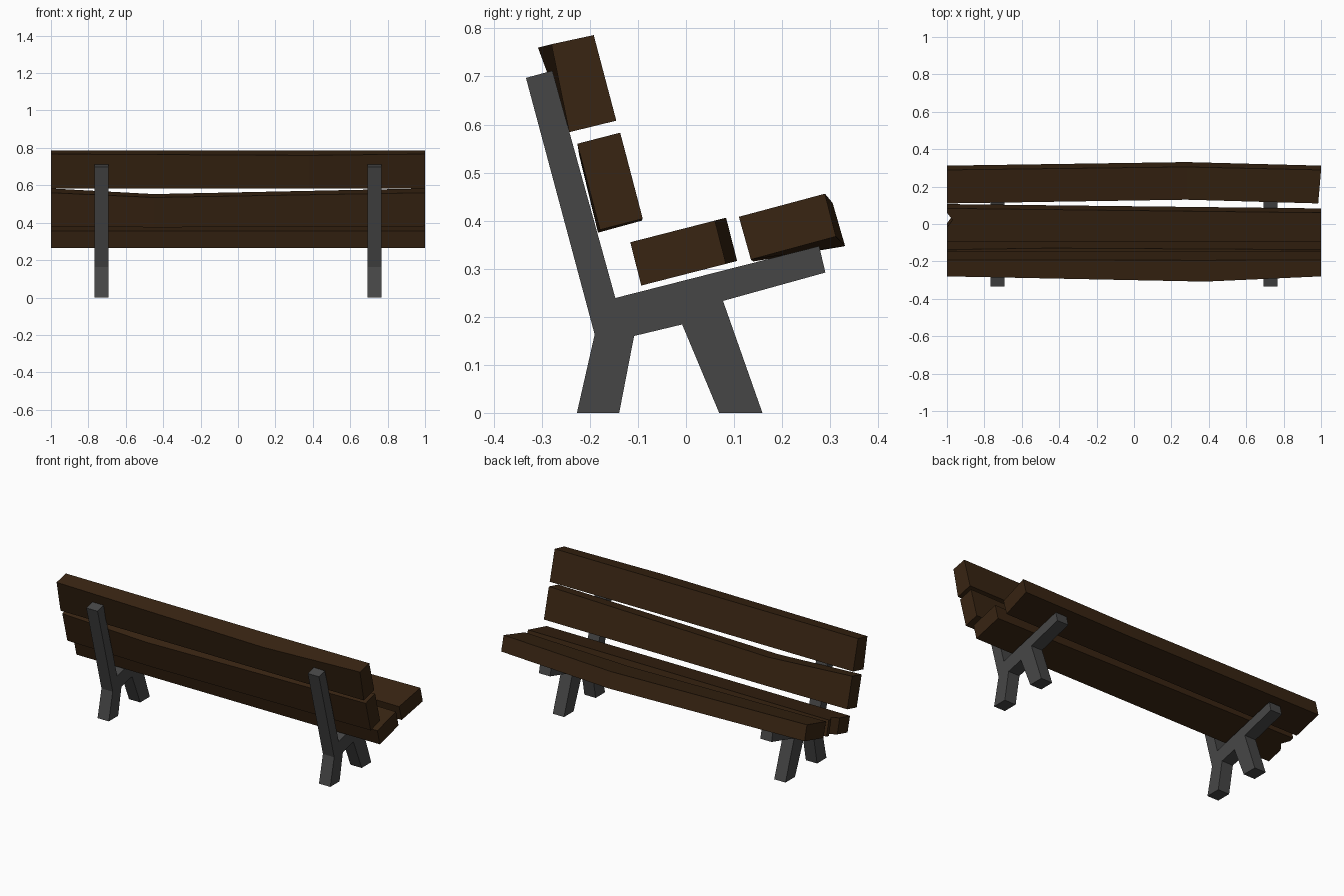
import bpy, bmesh
from mathutils import Vector

if "Cube" in bpy.data.objects:
    bpy.data.objects.remove(bpy.data.objects["Cube"])


def material(name, rgb):
    m = bpy.data.materials.new(name)
    m.diffuse_color = (*rgb, 1)
    m.use_nodes = True
    m.node_tree.nodes["Principled BSDF"].inputs["Base Color"].default_value = m.diffuse_color
    return m


WOOD = material("dark wood", (0.040, 0.018, 0.006))
IRON = material("dark grey iron", (0.062, 0.062, 0.062))


def loft(name, rings, mat):
    """Join matching rings of points into a closed solid."""
    bm = bmesh.new()
    vs = [[bm.verts.new(p) for p in r] for r in rings]
    n = len(rings[0])
    for a, b in zip(vs, vs[1:]):
        for i in range(n):
            j = (i + 1) % n
            bm.faces.new((a[i], a[j], b[j], b[i]))
    bm.faces.new(vs[0][::-1])
    bm.faces.new(vs[-1])
    bmesh.ops.recalc_face_normals(bm, faces=bm.faces)
    me = bpy.data.meshes.new(name)
    bm.to_mesh(me)
    bm.free()
    me.materials.append(mat)
    ob = bpy.data.objects.new(name, me)
    bpy.context.collection.objects.link(ob)
    return ob


def plank(name, end, mid_x, mid, skew=0):
    """Plank with a warped middle section; sections are (y, z) corners."""
    last = [(1 - (skew if i in (0, 3) else 0), y, z) for i, (y, z) in enumerate(end)]
    return loft(name, [[(-1, y, z) for y, z in end],
                       [(mid_x, y, z) for y, z in mid], last], WOOD)


# Iron side frames: back post, seat rail and two legs in one profile
frame = [(-0.333, 0.697), (-0.278, 0.712), (-0.147, 0.239), (0.277, 0.347),
         (0.290, 0.292), (0.077, 0.233), (0.159, 0), (0.069, 0),
         (-0.008, 0.184), (-0.108, 0.160), (-0.139, 0), (-0.227, 0), (-0.190, 0.163)]
for side, x in (("left", -0.73), ("right", 0.73)):
    loft(side + "_frame", [[(x + d, y, z) for y, z in frame] for d in (-0.037, 0.037)], IRON)

# Backrest planks
plank("upper_back_plank",
      [(-0.280, 0.767), (-0.192, 0.786), (-0.145, 0.608), (-0.243, 0.584)], 0.38,
      [(-0.308, 0.760), (-0.194, 0.785), (-0.147, 0.608), (-0.243, 0.584)])
plank("lower_back_plank",
      [(-0.226, 0.560), (-0.137, 0.583), (-0.090, 0.404), (-0.179, 0.381)], -0.45,
      [(-0.222, 0.535), (-0.129, 0.553), (-0.092, 0.400), (-0.183, 0.375)])

# Front seat plank
plank("front_seat_plank",
      [(0.110, 0.408), (0.289, 0.456), (0.312, 0.367), (0.135, 0.319)], 0.28,
      [(0.130, 0.400), (0.305, 0.437), (0.331, 0.347), (0.140, 0.315)], skew=0.015)

# Rear seat plank: tapered outline with a chipped left end
u = Vector((0, 0.968, 0.248))
thick = Vector((0, 0.023, -0.090))
start = Vector((0, -0.116, 0.355))
outline = [(-1, 0), (1, 0), (1, 0.182), (-1, 0.206), (-1, 0.182), (-0.97, 0.142), (-1, 0.100)]
top = [start + u * t + Vector((x, 0, 0)) for x, t in outline]
loft("rear_seat_plank", [top, [p + thick for p in top]], WOOD)
